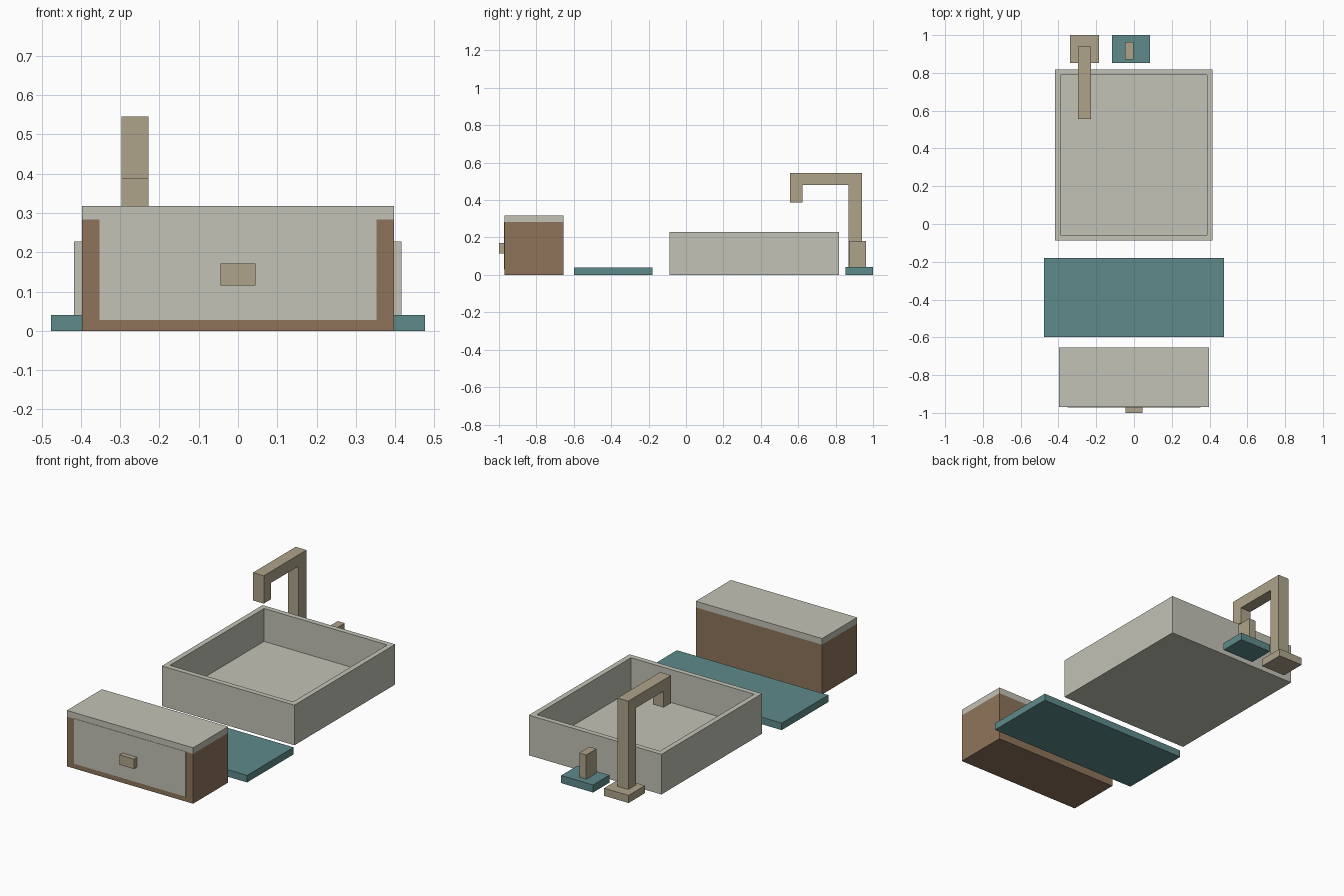
import bpy, bmesh

if "Cube" in bpy.data.objects:
    bpy.data.objects.remove(bpy.data.objects["Cube"])


def mat(name, rgb):
    # sRGB 0-255 to linear
    lin = [((c / 255 + 0.055) / 1.055) ** 2.4 for c in rgb]
    m = bpy.data.materials.new(name)
    m.diffuse_color = (*lin, 1)
    m.use_nodes = True
    m.node_tree.nodes["Principled BSDF"].inputs["Base Color"].default_value = m.diffuse_color
    return m


STONE = mat("pale_stone", (194, 194, 182))
WOOD = mat("brown_wood", (142, 116, 91))
TEAL = mat("teal", (94, 138, 138))
TAN = mat("tan_metal", (174, 164, 138))


def add(name, bm, material):
    bmesh.ops.recalc_face_normals(bm, faces=bm.faces)
    me = bpy.data.meshes.new(name)
    bm.to_mesh(me)
    bm.free()
    me.materials.append(material)
    ob = bpy.data.objects.new(name, me)
    bpy.context.collection.objects.link(ob)
    return ob


def box_bm(x, y, z):
    bm = bmesh.new()
    bmesh.ops.create_cube(bm, size=1)
    for v in bm.verts:
        v.co = [r[0] if c < 0 else r[1] for c, r in zip(v.co, (x, y, z))]
    return bm


def box(name, x, y, z, material):
    return add(name, box_bm(x, y, z), material)


# Cabinet: wooden body, stone top, flush front panel and pull
box("cabinet_body", (-0.397, 0.397), (-0.97, -0.655), (0, 0.283), WOOD)
box("cabinet_top", (-0.397, 0.397), (-0.97, -0.655), (0.283, 0.318), STONE)
box("cabinet_front_panel", (-0.352, 0.352), (-0.972, -0.969), (0.028, 0.284), STONE)
box("cabinet_pull", (-0.045, 0.045), (-1.0, -0.97), (0.115, 0.171), TAN)

# Mat
box("mat", (-0.476, 0.476), (-0.598, -0.18), (0, 0.04), TEAL)

# Basin: box with its top face inset and pushed down
bm = box_bm((-0.418, 0.416), (-0.087, 0.818), (0, 0.228))
top = max(bm.faces, key=lambda f: f.calc_center_median().z)
bm.normal_update()
bmesh.ops.inset_region(bm, faces=[top], thickness=0.042)
floor = bmesh.ops.extrude_discrete_faces(bm, faces=[top])["faces"][0]
for v in floor.verts:
    v.co.z = 0.041
add("basin", bm, STONE)

# Tap: base plate and hooked spout extruded from its side profile
box("tap_base", (-0.339, -0.185), (0.853, 1.0), (0, 0.043), TAN)
profile = [(0.941, 0.043), (0.941, 0.545), (0.557, 0.545), (0.557, 0.387),
           (0.623, 0.387), (0.623, 0.48), (0.87, 0.48), (0.87, 0.043)]
bm = bmesh.new()
face = bm.faces.new([bm.verts.new((-0.296, y, z)) for y, z in profile])
side = bmesh.ops.extrude_face_region(bm, geom=[face])["geom"]
bmesh.ops.translate(bm, vec=(0.068, 0, 0),
                    verts=[g for g in side if isinstance(g, bmesh.types.BMVert)])
add("tap_spout", bm, TAN)

# Lever on its own plate
box("lever_base", (-0.116, 0.085), (0.853, 1.0), (0, 0.043), TEAL)
box("lever", (-0.047, -0.003), (0.872, 0.963), (0.043, 0.181), TAN)
